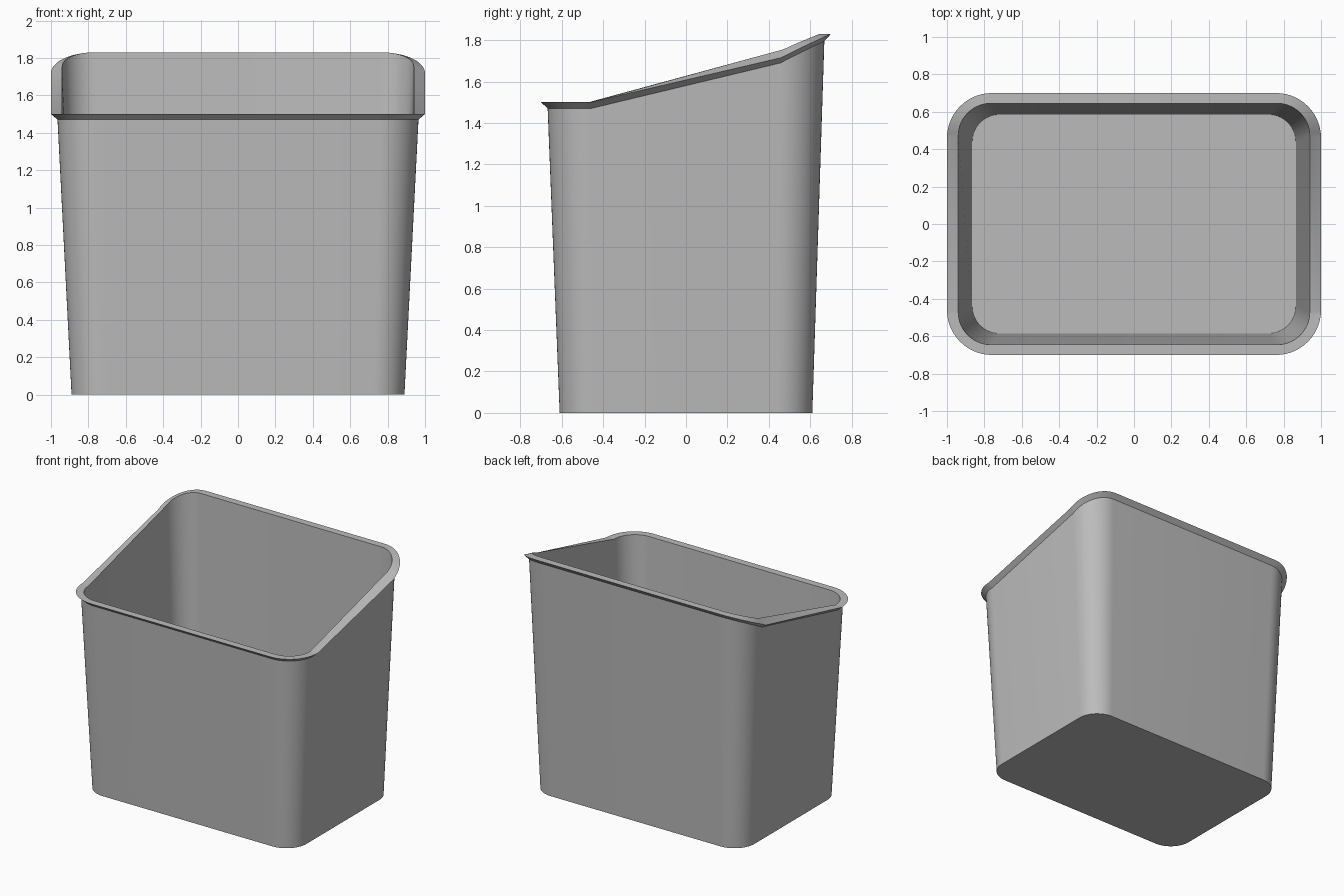
import bpy, bmesh, math

if "Cube" in bpy.data.objects:
    bpy.data.objects.remove(bpy.data.objects["Cube"])

SEG = 14  # steps per rounded corner

grey = bpy.data.materials.new("grey plastic")
grey.diffuse_color = (0.5, 0.5, 0.5, 1)
grey.use_nodes = True
grey.node_tree.nodes["Principled BSDF"].inputs["Base Color"].default_value = grey.diffuse_color


def ring(bm, hx, hy, r, z_front, z_side, z_back):
    """Rounded rectangle; the height climbs along the sides and over the back corners."""
    verts = []
    for cx, cy, start in ((1, 1, 0), (-1, 1, 90), (-1, -1, 180), (1, -1, 270)):
        for i in range(SEG + 1):
            a = math.radians(start + 90 * i / SEG)
            z = z_front
            if cy > 0:
                z = z_side + (z_back - z_side) * max(0.0, math.sin(a)) ** 0.95
            verts.append(bm.verts.new((cx * (hx - r) + r * math.cos(a),
                                       cy * (hy - r) + r * math.sin(a), z)))
    return verts


bm = bmesh.new()
# Half width, half depth, corner radius, then front / side-end / back heights
loops = [ring(bm, *p) for p in (
    (0.89, 0.61, 0.17, 0, 0, 0),                 # outer base
    (0.965, 0.668, 0.21, 1.47, 1.69, 1.795),     # wall under the lip
    (1.0, 0.70, 0.24, 1.50, 1.715, 1.83),        # lip outer edge
    (0.94, 0.645, 0.175, 1.50, 1.755, 1.83),     # lip inner edge
    (0.865, 0.585, 0.145, 0.025, 0.025, 0.025),  # inner floor
)]
for a, b in zip(loops, loops[1:]):
    n = len(a)
    for i in range(n):
        j = (i + 1) % n
        bm.faces.new((a[i], a[j], b[j], b[i]))
bm.faces.new(loops[0][::-1])  # underside
bm.faces.new(loops[-1])       # floor
bmesh.ops.recalc_face_normals(bm, faces=bm.faces)

mesh = bpy.data.meshes.new("bin_body")
bm.to_mesh(mesh)
bm.free()
mesh.materials.append(grey)
body = bpy.data.objects.new("bin_body", mesh)
bpy.context.collection.objects.link(body)
bpy.context.view_layer.objects.active = body
body.select_set(True)
bpy.ops.object.shade_smooth_by_angle(angle=math.radians(30))
